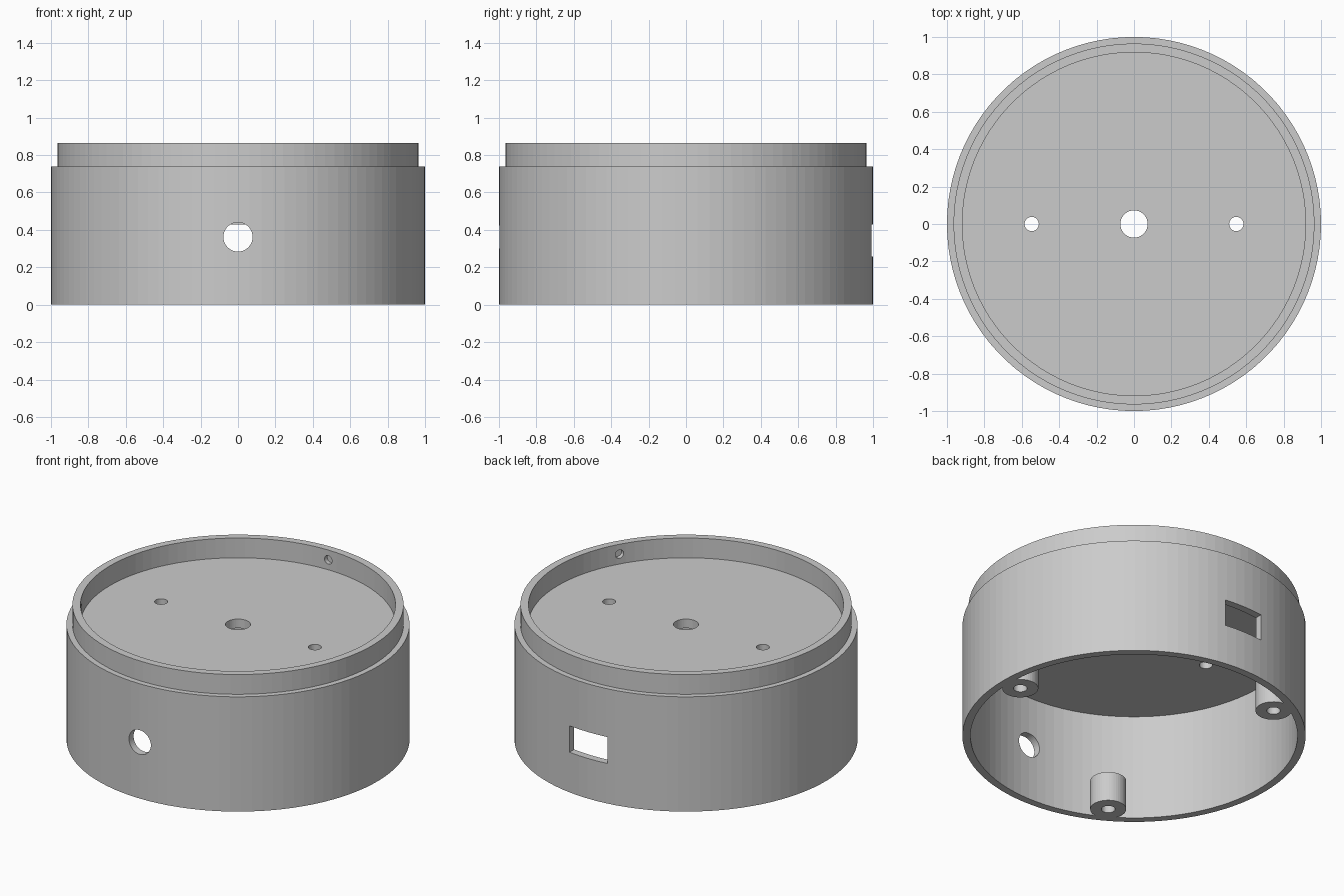
import bpy, bmesh
from math import radians, cos, sin
from mathutils import Matrix, Vector

cube = bpy.data.objects.get("Cube")
if cube:
    bpy.data.objects.remove(cube, do_unlink=True)

SEGMENTS = 100
OUTER, INNER = 1.0, 0.953
LIP_OUTER, LIP_INNER = 0.965, 0.918
CEILING, FLOOR, TOP = 0.68, 0.738, 0.865
BOSS_RING, BOSS_HEIGHT = 0.865, 0.19

grey = bpy.data.materials.new("plain grey")
grey.use_nodes = True
colour = (0.6, 0.6, 0.6, 1)
grey.diffuse_color = colour
grey.node_tree.nodes["Principled BSDF"].inputs["Base Color"].default_value = colour


def add_object(name, bm):
    bmesh.ops.recalc_face_normals(bm, faces=bm.faces)
    mesh = bpy.data.meshes.new(name)
    bm.to_mesh(mesh)
    bm.free()
    mesh.materials.append(grey)
    obj = bpy.data.objects.new(name, mesh)
    bpy.context.collection.objects.link(obj)
    return obj


def add_cylinder(bm, start, end, radius, segments=48):
    start, end = Vector(start), Vector(end)
    axis = end - start
    turn = axis.to_track_quat('Z', 'Y').to_matrix().to_4x4()
    bmesh.ops.create_cone(bm, cap_ends=True, segments=segments,
                          radius1=radius, radius2=radius, depth=axis.length,
                          matrix=Matrix.Translation((start + end) / 2) @ turn)


def apply_boolean(obj, cutter, operation):
    mod = obj.modifiers.new(operation, 'BOOLEAN')
    mod.operation, mod.object, mod.solver = operation, cutter, 'EXACT'
    bpy.context.view_layer.objects.active = obj
    bpy.ops.object.modifier_apply(modifier=mod.name)
    bpy.data.objects.remove(cutter, do_unlink=True)


def around(radius, degrees, z):
    a = radians(degrees)
    return radius * cos(a), radius * sin(a), z


# Round housing with stepped lip, turned from one profile
profile = [(0, CEILING), (INNER, CEILING), (INNER, 0), (OUTER, 0),
           (OUTER, FLOOR), (LIP_OUTER, FLOOR), (LIP_OUTER, TOP),
           (LIP_INNER, TOP), (LIP_INNER, FLOOR), (0, FLOOR)]
bm = bmesh.new()
verts = [bm.verts.new((r, 0, z)) for r, z in profile]
edges = [bm.edges.new(pair) for pair in zip(verts, verts[1:])]
bmesh.ops.spin(bm, geom=verts + edges, cent=(0, 0, 0), axis=(0, 0, 1),
               angle=radians(360), steps=SEGMENTS)
bmesh.ops.remove_doubles(bm, verts=bm.verts, dist=0.0005)
housing = add_object("housing", bm)

# Openings: plate holes, front cable hole, back slot, lip dimples
bm = bmesh.new()
for x, radius in ((-0.547, 0.038), (0, 0.073), (0.547, 0.038)):
    add_cylinder(bm, (x, 0, 0.6), (x, 0, 0.8), radius)
add_cylinder(bm, (0, -1.1, 0.362), (0, -0.8, 0.362), 0.078)
bmesh.ops.create_cube(bm, size=1, matrix=Matrix.Translation((0, 0.95, 0.343))
                      @ Matrix.Diagonal((0.27, 0.3, 0.17, 1)))
for angle in (90, 210, 330):
    add_cylinder(bm, around(0.86, angle, 0.802), around(0.945, angle, 0.802), 0.027, 32)
apply_boolean(housing, add_object("opening_cutter", bm), 'DIFFERENCE')

# Three screw bosses against the inner wall
for name, angle in (("left", 0), ("back_right", 120), ("front_right", 240)):
    bm = bmesh.new()
    add_cylinder(bm, around(BOSS_RING, angle, 0), around(BOSS_RING, angle, BOSS_HEIGHT), 0.105)
    boss = add_object("screw_boss_" + name, bm)

    bm = bmesh.new()
    add_cylinder(bm, around(BOSS_RING, angle, -0.1), around(BOSS_RING, angle, 0.3), 0.04, 32)
    apply_boolean(boss, add_object("screw_cutter", bm), 'DIFFERENCE')

    # Trim the boss to the wall
    bm = bmesh.new()
    add_cylinder(bm, (0, 0, -0.1), (0, 0, 0.5), INNER + 0.003, SEGMENTS)
    apply_boolean(boss, add_object("wall_trimmer", bm), 'INTERSECT')
